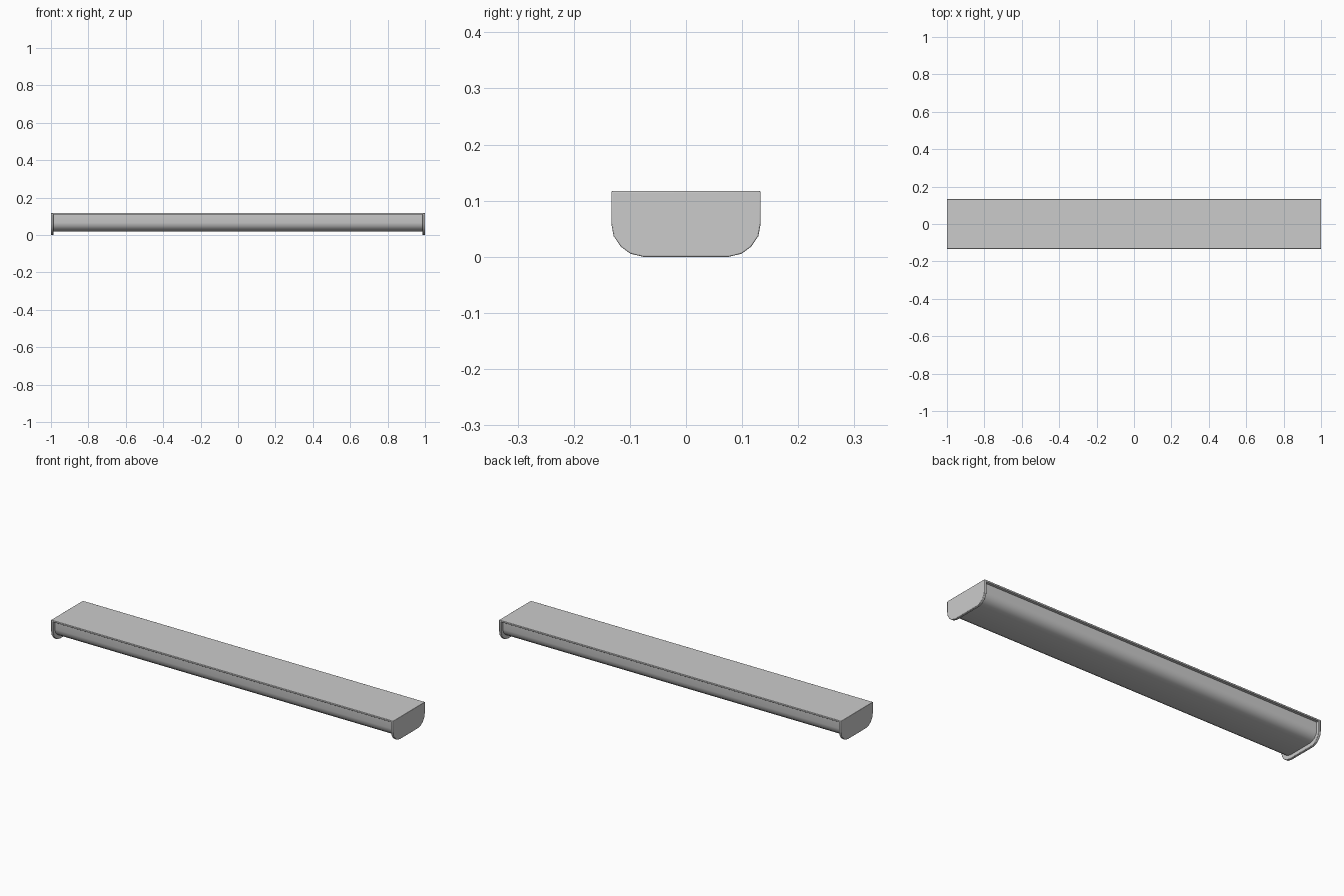
import bpy, bmesh

if "Cube" in bpy.data.objects:
    bpy.data.objects.remove(bpy.data.objects["Cube"])

# Right half of the trough cross-section (y, z), top to bottom
HALF = [(0.133, 0.118), (0.133, 0.060), (0.129, 0.038), (0.116, 0.019),
        (0.099, 0.0065), (0.076, 0.001)]
BASE = 0.001


def extrude_profile(name, half, x0, x1, bevel=0.0, smooth=30):
    """Extrude a mirrored y-z profile along x."""
    pts = half + [(-y, z) for y, z in reversed(half)]
    bm = bmesh.new()
    face = bm.faces.new([bm.verts.new((x0, y, z - BASE)) for y, z in pts])
    ret = bmesh.ops.extrude_face_region(bm, geom=[face])
    verts = [v for v in ret["geom"] if isinstance(v, bmesh.types.BMVert)]
    bmesh.ops.translate(bm, verts=verts, vec=(x1 - x0, 0, 0))
    bmesh.ops.recalc_face_normals(bm, faces=bm.faces)
    mesh = bpy.data.meshes.new(name)
    bm.to_mesh(mesh)
    bm.free()
    obj = bpy.data.objects.new(name, mesh)
    bpy.context.collection.objects.link(obj)
    if bevel:
        mod = obj.modifiers.new("edge_round", 'BEVEL')
        mod.width = bevel
        mod.segments = 2
        mod.limit_method = 'ANGLE'
        mod.angle_limit = 0.8
    bpy.ops.object.select_all(action='DESELECT')
    obj.select_set(True)
    bpy.context.view_layer.objects.active = obj
    bpy.ops.object.shade_smooth_by_angle(angle=smooth * 3.14159 / 180)
    return obj


# End caps
extrude_profile("left_end_cap", HALF, -1.0, -0.987, 0.002)
extrude_profile("right_end_cap", HALF, 0.987, 1.0, 0.002)

# Mounting plate across the top
extrude_profile("top_plate", [(0.133, 0.118), (0.133, 0.109)], -0.99, 0.99, 0.0015)

# Curved diffuser, set in from the caps
inner = [(y * 0.89, 0.020 + (z - BASE) * 0.79) for y, z in HALF]
extrude_profile("diffuser", inner, -0.988, 0.988)
